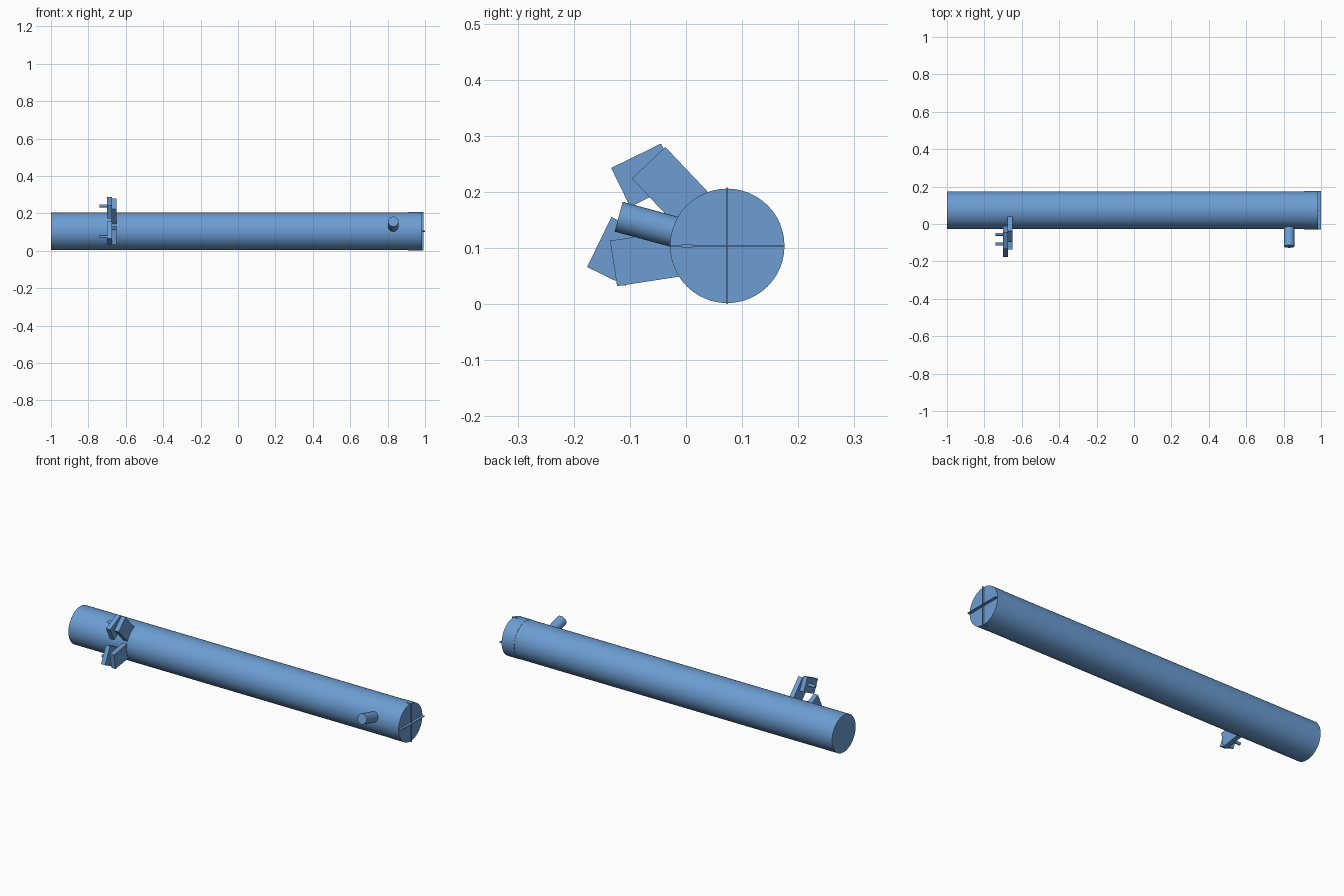
import bpy
import math
from mathutils import Vector

cube = bpy.data.objects.get("Cube")
if cube:
    bpy.data.objects.remove(cube, do_unlink=True)

blue = bpy.data.materials.new("steel_blue")
blue.use_nodes = True
blue.diffuse_color = (0.15, 0.34, 0.65, 1)
blue.node_tree.nodes["Principled BSDF"].inputs["Base Color"].default_value = blue.diffuse_color

AXIS_Y, AXIS_Z, RADIUS = 0.0735, 0.104, 0.102


def rod(name, start, end, radius, sides=32):
    """Smooth closed cylinder between two points."""
    start, end = Vector(start), Vector(end)
    span = end - start
    bpy.ops.mesh.primitive_cylinder_add(vertices=sides, radius=radius, depth=span.length,
                                        location=(start + end) / 2,
                                        rotation=span.to_track_quat('Z', 'Y').to_euler())
    obj = bpy.context.object
    obj.name = name
    obj.data.materials.append(blue)
    bpy.ops.object.shade_smooth_by_angle(angle=math.radians(35))
    return obj


def plate(name, x0, x1, y, z, width, height, angle=0):
    """Box spanning x0..x1, turned about the x axis."""
    bpy.ops.mesh.primitive_cube_add(size=1, location=((x0 + x1) / 2, y, z),
                                    rotation=(math.radians(angle), 0, 0))
    obj = bpy.context.object
    obj.name = name
    obj.scale = (x1 - x0, width, height)
    obj.data.materials.append(blue)
    return obj


# Long tube and its end cap
rod("main_tube", (-1, AXIS_Y, AXIS_Z), (0.975, AXIS_Y, AXIS_Z), RADIUS - 0.001, 48)
rod("end_cap", (0.91, AXIS_Y, AXIS_Z), (0.985, AXIS_Y, AXIS_Z), RADIUS, 48)

# Crossed ribs on the cap
plate("vertical_rib", 0.96, 0.993, AXIS_Y, AXIS_Z, 0.003, 2 * AXIS_Z)
plate("horizontal_rib", 0.96, 1.0, AXIS_Y, AXIS_Z, 2 * RADIUS, 0.003)
plate("rib_tab", 0.97, 1.0, 0.002, AXIS_Z, 0.02, 0.006)

# Side spout pointing at the tube axis
rod("side_spout", (0.83, -0.12, 0.156), (0.83, 0.02, 0.118), 0.0275)

# Two brackets: radial tab, side plate and peg
brackets = [
    # name, radial angle, tab reach, plate centre, plate angle, peg centre
    ("upper", -46.6, 0.204, (-0.072, 0.23), -26, (-0.055, 0.24)),
    ("lower", 8.8, 0.205, (-0.12, 0.094), 64, (-0.108, 0.075)),
]
for name, angle, reach, centre, turn, peg in brackets:
    inner = 0.08
    mid = (reach + inner) / 2
    a = math.radians(angle)
    plate(name + "_tab", -0.675, -0.65, AXIS_Y - mid * math.cos(a), AXIS_Z - mid * math.sin(a),
          reach - inner, 0.082, angle)
    plate(name + "_side_plate", -0.70, -0.675, *centre, 0.099, 0.077, turn + 52 if turn < 0 else turn - 0)
    rod(name + "_peg", (-0.74, *peg), (-0.69, *peg), 0.008, 16)
